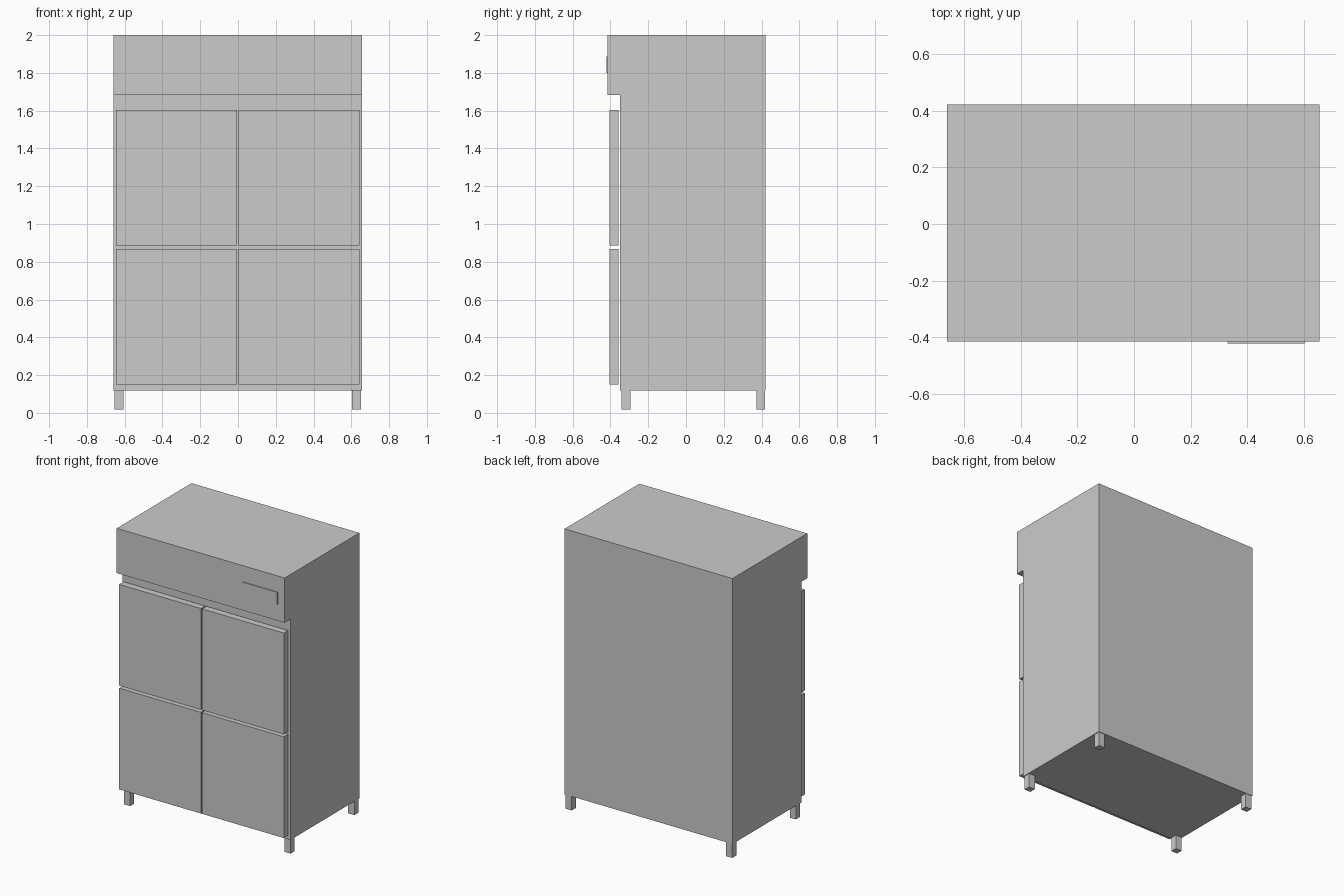
import bpy, bmesh

if "Cube" in bpy.data.objects:
    bpy.data.objects.remove(bpy.data.objects["Cube"])

CX = -0.002  # centre line of the cabinet


def make_object(name, bm):
    bmesh.ops.recalc_face_normals(bm, faces=bm.faces)
    mesh = bpy.data.meshes.new(name)
    bm.to_mesh(mesh)
    bm.free()
    obj = bpy.data.objects.new(name, mesh)
    bpy.context.collection.objects.link(obj)
    return obj


def box(name, x, y, z):
    """Box from (min, max) pairs along each axis."""
    bm = bmesh.new()
    bmesh.ops.create_cube(bm, size=1)
    for v in bm.verts:
        v.co = [r[0] if c < 0 else r[1] for c, r in zip(v.co, (x, y, z))]
    return make_object(name, bm)


# Cabinet body: side profile with overhanging head, extruded across the width
profile = [(-0.35, 0.119), (0.422, 0.119), (0.422, 2.0),
           (-0.415, 2.0), (-0.415, 1.683), (-0.35, 1.683)]
bm = bmesh.new()
side = bm.faces.new([bm.verts.new((CX - 0.658, y, z)) for y, z in profile])
ext = bmesh.ops.extrude_face_region(bm, geom=[side], use_keep_orig=True)
bmesh.ops.translate(bm, vec=(1.316, 0, 0),
                    verts=[g for g in ext["geom"] if isinstance(g, bmesh.types.BMVert)])
make_object("cabinet_body", bm)

for side_name, s in (("left", -1), ("right", 1)):
    # Doors, standing slightly clear of the body
    xs = sorted((CX + s * 0.004, CX + s * 0.645))
    for row, z in (("lower", (0.151, 0.868)), ("upper", (0.886, 1.603))):
        box(f"{row}_{side_name}_door", xs, (-0.406, -0.358), z)
    # Legs
    xs = sorted((CX + s * 0.605, CX + s * 0.653))
    for end, y in (("front", (-0.341, -0.295)), ("back", (0.372, 0.418))):
        box(f"{end}_{side_name}_leg", xs, y, (0.018, 0.119))

# Thin control panel on the head
box("control_panel", (0.33, 0.603), (-0.422, -0.415), (1.80, 1.886))
